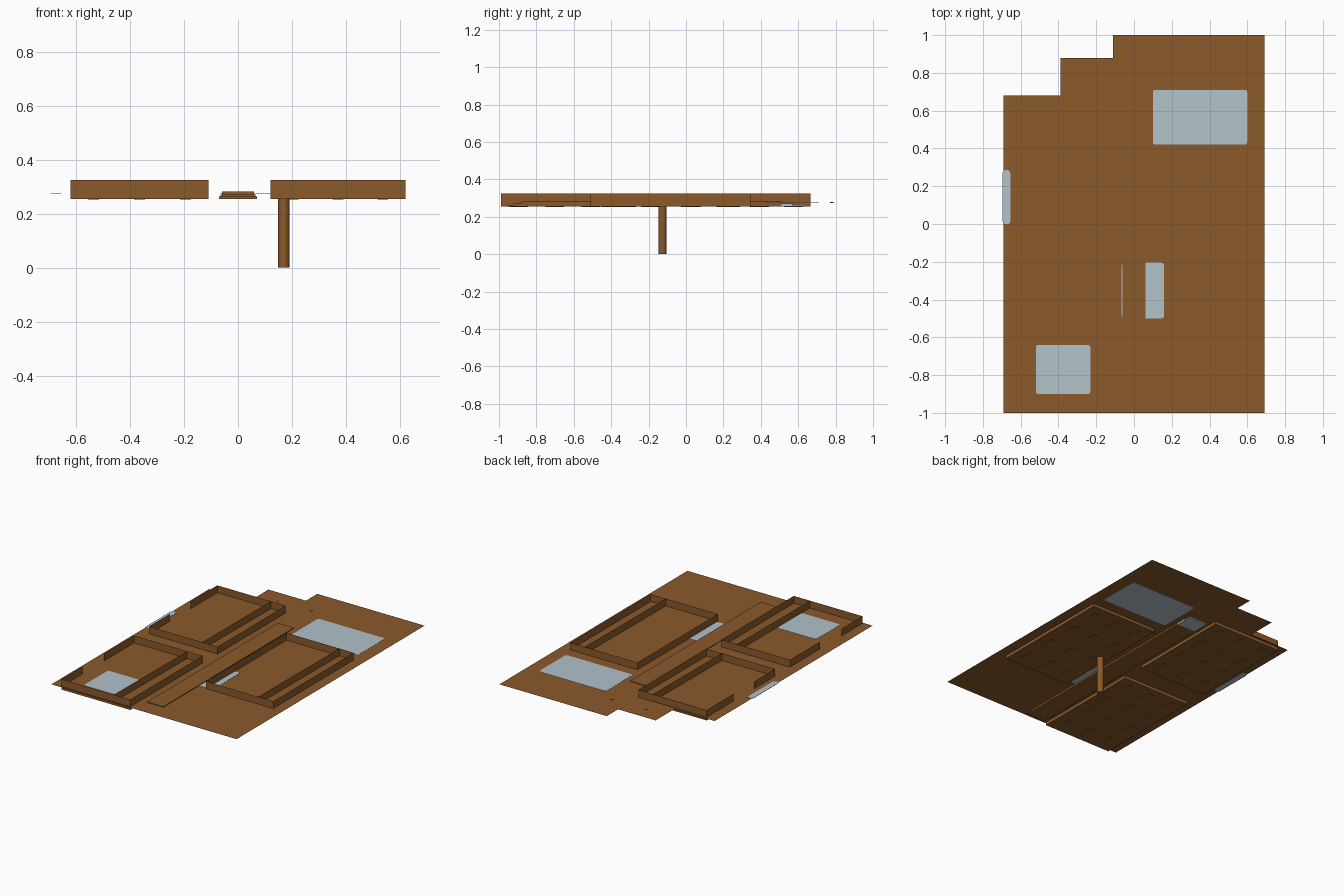
import bpy, bmesh
from mathutils import Vector

if "Cube" in bpy.data.objects:
    bpy.data.objects.remove(bpy.data.objects["Cube"])


def material(name, rgb):
    m = bpy.data.materials.new(name)
    m.diffuse_color = (*rgb, 1)
    m.use_nodes = True
    m.node_tree.nodes["Principled BSDF"].inputs["Base Color"].default_value = m.diffuse_color
    return m


BROWN = material("brown", (0.258, 0.102, 0.024))
BLUE = material("pale_blue", (0.445, 0.539, 0.591))
SHEET_Z, LOW, HIGH = 0.276, 0.255, 0.325


def make(name, bm, mat):
    me = bpy.data.meshes.new(name)
    bm.to_mesh(me)
    bm.free()
    me.materials.append(mat)
    ob = bpy.data.objects.new(name, me)
    bpy.context.collection.objects.link(ob)
    return ob


def add_box(bm, x, y, z):
    verts = bmesh.ops.create_cube(bm, size=1)["verts"]
    for v in verts:
        v.co = Vector(a + (c + 0.5) * (b - a) for c, (a, b) in zip(v.co, (x, y, z)))
    return verts


def box(name, x, y, z, mat):
    bm = bmesh.new()
    add_box(bm, x, y, z)
    return make(name, bm, mat)


def add_wall(bm, p, q):
    # upright sheet between two plan points
    bm.faces.new([bm.verts.new((*a, z)) for a, z in
                  ((p, LOW), (q, LOW), (q, HIGH), (p, HIGH))])


# main flat sheet with stepped back-left corner
bm = bmesh.new()
outline = [(-0.69, -1), (0.69, -1), (0.69, 1), (-0.11, 1), (-0.11, 0.88),
           (-0.39, 0.88), (-0.39, 0.68), (-0.69, 0.68)]
bm.faces.new([bm.verts.new((x, y, SHEET_Z)) for x, y in outline])
make("base_sheet", bm, BROWN)

# trays: x range, y range, partition x, gap in the left wall
trays = {
    "front_left": ((-0.62, -0.11), (-0.99, -0.22), -0.228, (-0.77, -0.54)),
    "back_left": ((-0.62, -0.11), (-0.06, 0.665), -0.222, (0.16, 0.38)),
    "right": ((0.12, 0.62), (-0.51, 0.345), 0.51, None),
}
for name, ((x0, x1), (y0, y1), xp, gap) in trays.items():
    bm = bmesh.new()
    add_wall(bm, (x0, y0), (x1, y0))
    add_wall(bm, (x1, y0), (x1, y1))
    add_wall(bm, (x1, y1), (x0, y1))
    add_wall(bm, (xp - 0.003, y0), (xp + 0.003, y1))
    if gap:
        add_wall(bm, (x0, y0), (x0, gap[0]))
        add_wall(bm, (x0, gap[1]), (x0, y1))
    else:
        add_wall(bm, (x0, y0), (x0, y1))
    bm.faces.new([bm.verts.new((x, y, LOW)) for x, y in
                  ((x0, y0), (x0, y1), (x1, y1), (x1, y0))])
    make(name + "_tray", bm, BROWN)
    # small pads under the tray floor
    bm = bmesh.new()
    for i in range(3):
        for j in range(4):
            cx = x0 + (x1 - x0) * (i + 0.5) / 3
            cy = y0 + (y1 - y0) * (j + 0.5) / 4
            add_box(bm, (cx - 0.02, cx + 0.02), (cy - 0.05, cy + 0.05), (LOW - 0.002, LOW))
    make(name + "_under_pads", bm, BROWN)

# pale panels set in the sheet, with small rounded corners
panels = [(0.1, 0.6, 0.42, 0.71), (-0.065, 0.16, -0.5, -0.205),
          (-0.52, -0.23, -0.9, -0.64), (-0.695, -0.655, 0.0, 0.285)]
for i, (x0, x1, y0, y1) in enumerate(panels):
    bm = bmesh.new()
    add_box(bm, (x0, x1), (y0, y1), (SHEET_Z - 0.001, SHEET_Z + 0.001))
    upright = [e for e in bm.edges if abs(e.verts[0].co.z - e.verts[1].co.z) > 0.001]
    bmesh.ops.bevel(bm, geom=upright, offset=0.014, segments=3, profile=0.5, affect='EDGES')
    make(f"pale_panel_{i + 1}", bm, BLUE)

# stepped centre strip with a pale back end
steps = [(0.07, -0.96, 0.63, 0.255, 0.263), (0.065, -0.92, 0.57, 0.263, 0.271),
         (0.06, -0.88, 0.51, 0.271, 0.281)]
for i, (w, y0, y1, z0, z1) in enumerate(steps):
    box(f"centre_strip_{i + 1}", (-w, w), (y0, 0.51), (z0, z1), BROWN)
    if y1 > 0.51:
        box(f"centre_strip_end_{i + 1}", (-w, w), (0.51, y1), (z0, z1), BLUE)


def cylinder(name, x, y, r, z0, z1, sides):
    bpy.ops.mesh.primitive_cylinder_add(vertices=sides, radius=r, depth=z1 - z0,
                                        location=(x, y, (z0 + z1) / 2))
    ob = bpy.context.object
    ob.name = name
    ob.data.materials.append(BROWN)
    bpy.ops.object.shade_smooth_by_angle()


# support post and two small pegs
cylinder("support_post", 0.17, -0.125, 0.021, 0, LOW, 24)
for side, x in (("left", -0.25), ("right", 0.0)):
    cylinder(side + "_peg", x, 0.78, 0.009, SHEET_Z - 0.001, SHEET_Z + 0.003, 12)
